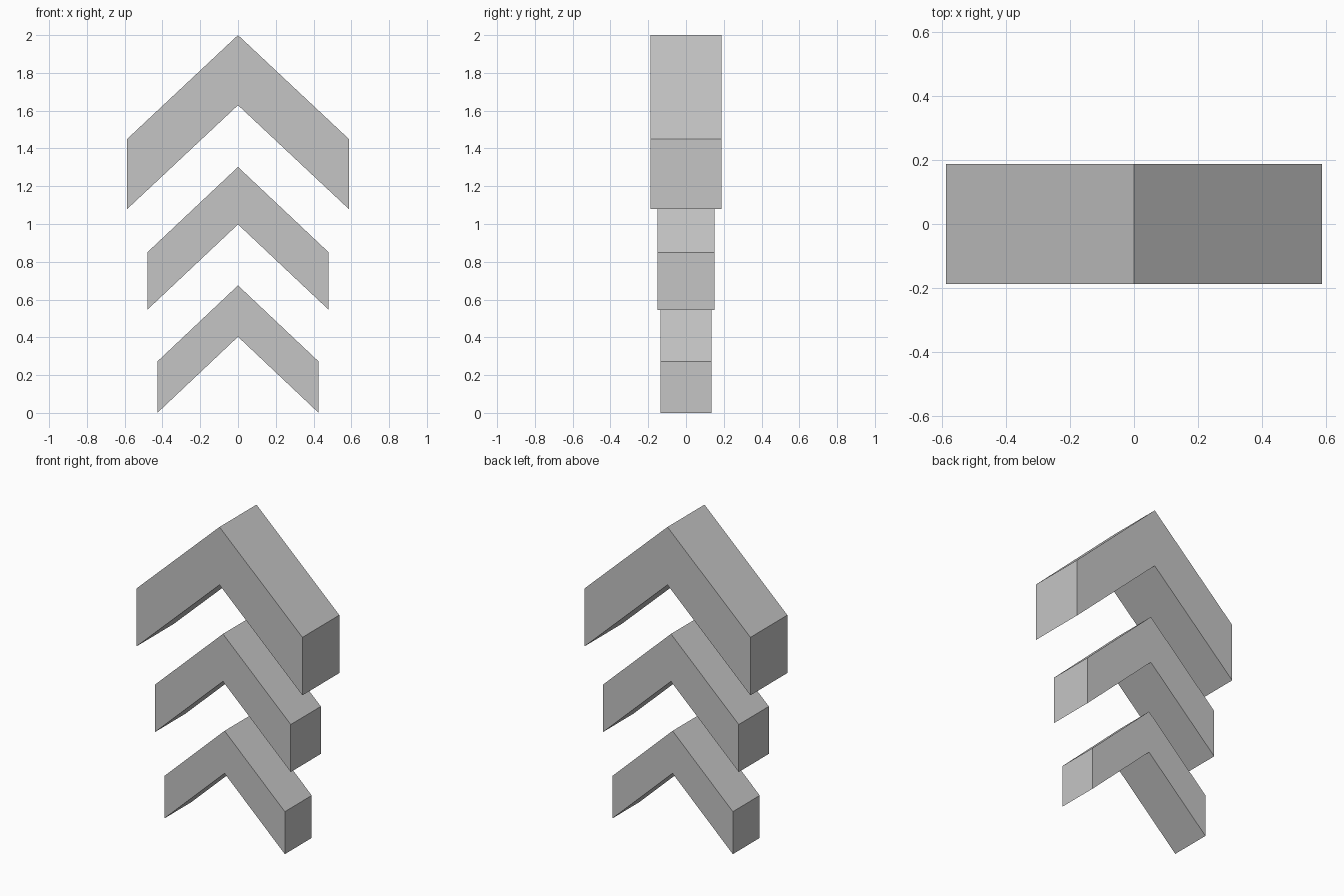
import bpy
import bmesh

default = bpy.data.objects.get("Cube")
if default:
    bpy.data.objects.remove(default, do_unlink=True)

# Single flat grey
grey = bpy.data.materials.new("light_grey")
grey.use_nodes = True
colour = (0.56, 0.56, 0.56, 1.0)
grey.diffuse_color = colour
grey.node_tree.nodes["Principled BSDF"].inputs["Base Color"].default_value = colour


def chevron(name, half_width, half_depth, peak, shoulder, thickness):
    """Upward-pointing chevron profile in XZ, extruded along Y."""
    profile = [
        (0, peak),
        (-half_width, shoulder),
        (-half_width, shoulder - thickness),
        (0, peak - thickness),
        (half_width, shoulder - thickness),
        (half_width, shoulder),
    ]
    bm = bmesh.new()
    front = [bm.verts.new((x, -half_depth, z)) for x, z in profile]
    # Two quads per chevron, meeting at the centre line
    faces = [bm.faces.new(front[:4]),
             bm.faces.new([front[0]] + front[3:])]
    result = bmesh.ops.extrude_face_region(bm, geom=faces, use_keep_orig=True)
    moved = [v for v in result["geom"] if isinstance(v, bmesh.types.BMVert)]
    bmesh.ops.translate(bm, verts=moved, vec=(0, 2 * half_depth, 0))
    bmesh.ops.recalc_face_normals(bm, faces=bm.faces)
    mesh = bpy.data.meshes.new(name)
    bm.to_mesh(mesh)
    bm.free()
    mesh.materials.append(grey)
    obj = bpy.data.objects.new(name, mesh)
    bpy.context.scene.collection.objects.link(obj)
    return obj


# Three stacked chevrons, growing upwards
chevron("lower_chevron", 0.427, 0.136, 0.675, 0.272, 0.272)
chevron("middle_chevron", 0.48, 0.152, 1.302, 0.85, 0.304)
chevron("upper_chevron", 0.587, 0.187, 2.0, 1.45, 0.371)
